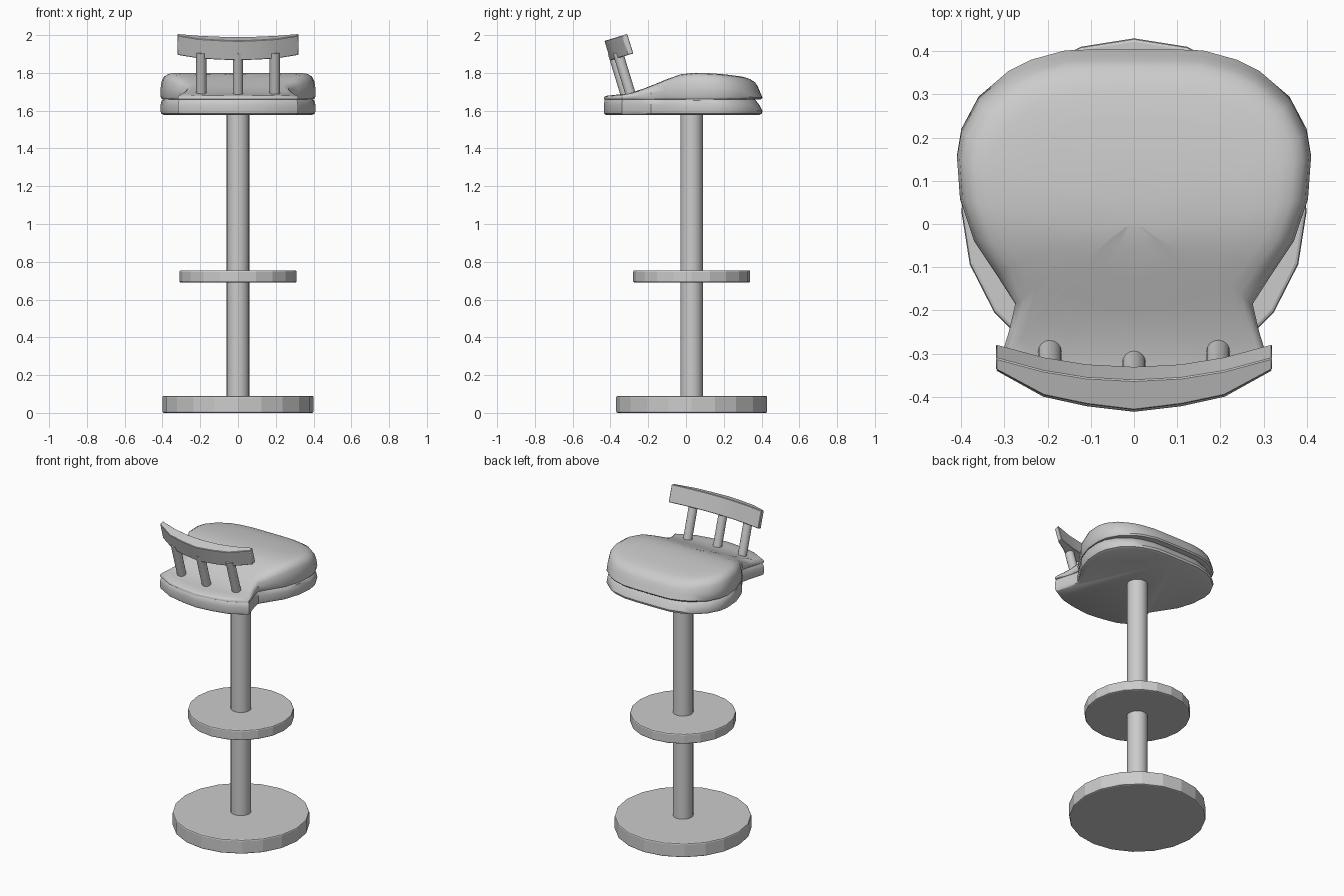
import bpy, bmesh, math
from mathutils import Vector

if "Cube" in bpy.data.objects:
    bpy.data.objects.remove(bpy.data.objects["Cube"])

CY = 0.03                 # column axis in y
TILT = math.radians(17)   # backrest lean


def finish(obj, angle):
    bpy.ops.object.select_all(action='DESELECT')
    bpy.context.view_layer.objects.active = obj
    obj.select_set(True)
    if angle:
        bpy.ops.object.shade_smooth_by_angle(angle=math.radians(angle))
    return obj


def cylinder(name, r, base, length, sides, bevel=0, tilt=0, angle=40):
    axis = Vector((0, -math.sin(tilt), math.cos(tilt)))
    bpy.ops.mesh.primitive_cylinder_add(
        vertices=sides, radius=r, depth=length,
        location=Vector(base) + axis * length / 2, rotation=(tilt, 0, 0))
    obj = bpy.context.object
    obj.name = name
    if bevel:
        m = obj.modifiers.new("bevel", 'BEVEL')
        m.width, m.segments, m.limit_method = bevel, 2, 'ANGLE'
        m.angle_limit = math.radians(40)
    return finish(obj, angle)


def loft(name, rings, angle):
    """Skin a stack of equal-length closed rings and cap both ends."""
    bm = bmesh.new()
    loops = [[bm.verts.new(p) for p in ring] for ring in rings]
    n = len(loops[0])
    for a, b in zip(loops, loops[1:]):
        for i in range(n):
            j = (i + 1) % n
            bm.faces.new((a[i], a[j], b[j], b[i]))
    bm.faces.new(loops[0])
    bm.faces.new(loops[-1])
    bmesh.ops.recalc_face_normals(bm, faces=bm.faces)
    mesh = bpy.data.meshes.new(name)
    bm.to_mesh(mesh)
    bm.free()
    obj = bpy.data.objects.new(name, mesh)
    bpy.context.collection.objects.link(obj)
    return finish(obj, angle)


def interp(table, t):
    for (t0, v0), (t1, v1) in zip(table, table[1:]):
        if t <= t1:
            return v0 + (v1 - v0) * max(0, t - t0) / (t1 - t0)
    return table[-1][1]


# Pedestal
cylinder("base_disc", 0.40, (0, CY, 0), 0.09, 20, 0.008, angle=0)
cylinder("footrest_disc", 0.31, (0, CY, 0.69), 0.065, 20, 0.008, angle=0)
cylinder("column", 0.06, (0, CY, 0.08), 1.51, 20)

# Seat outline, right half from front centre to back centre
half = [(0, .405), (.08, .405), (.16, .402), (.24, .38), (.29, .355),
        (.36, .295), (.40, .22), (.41, .16), (.403, .06), (.37, -.04),
        (.32, -.115), (.275, -.185), (.29, -.25), (.318, -.34),
        (.21, -.40), (.11, -.422), (0, -.435)]
outline = half + [(-x, y) for x, y in half[-2:0:-1]]
seat_top = [(-.44, 1.68), (-.3, 1.69), (-.25, 1.705), (-.2, 1.725),
            (-.1, 1.767), (-.03, 1.792), (.04, 1.80), (.1, 1.80),
            (.2, 1.793), (.3, 1.78), (.36, 1.765), (.41, 1.75)]


def seat_ring(sx, sy, height):
    """Scaled outline; sy only squeezes the front half."""
    ring = []
    for x, y in outline:
        y *= sy if y > 0 else 0.4 + 0.6 * sx if sx > 0.9 else sx - 0.04
        ring.append((x * sx, y, height(y)))
    return ring


# Seat board
loft("seat_board", [seat_ring(sx, sy, lambda y, z=z: z) for sx, sy, z in
     [(.96, .96, 1.578), (.99, .99, 1.584), (1, 1, 1.597),
      (1, .96, 1.63), (.985, .91, 1.655), (.95, .88, 1.665)]], 40)

# Cushion that swells at the front and thins out towards the back
cushion = [(0, .94, .94), (.03, .985, .985), (.12, 1, 1), (.45, 1, .965),
           (.72, .985, .935), (.88, .955, .90), (.97, .90, .84),
           (1, .82, .76), (1, .66, .6), (1, .5, .45), (1, .33, .3),
           (1, .17, .15), (1, .06, .05)]
loft("seat_cushion", [seat_ring(sx, sy, lambda y, f=f:
     1.658 + f * (interp(seat_top, y) - 1.658)) for f, sx, sy in cushion], 40)

# Backrest posts
for side, x, y in (("left", -.195, -.288), ("middle", 0, -.315),
                   ("right", .195, -.288)):
    cylinder(f"backrest_post_{side}", 0.027, (x, y, 1.67), 0.25, 16, tilt=TILT)

# Curved backrest rail: crescent plan (x, depth) extruded along the lean
depth = Vector((0, math.cos(TILT), math.sin(TILT)))
lean = Vector((0, -math.sin(TILT), math.cos(TILT)))
origin = Vector((0, -.40, 1.866))
rear = [(0, 0), (.11, .014), (.21, .036), (.32, .098)]
front = [(.32, .127), (.21, .096), (.11, .079), (0, .073)]
right = rear + front
plan = right + [(-x, d) for x, d in right[-2:0:-1]]
rail = loft("backrest_rail", [[origin + Vector((x, 0, 0)) + depth * d + lean * h
            for x, d in plan] for h in (0, .108)], 35)
m = rail.modifiers.new("bevel", 'BEVEL')
m.width, m.segments, m.limit_method = 0.003, 1, 'ANGLE'
m.angle_limit = math.radians(50)
